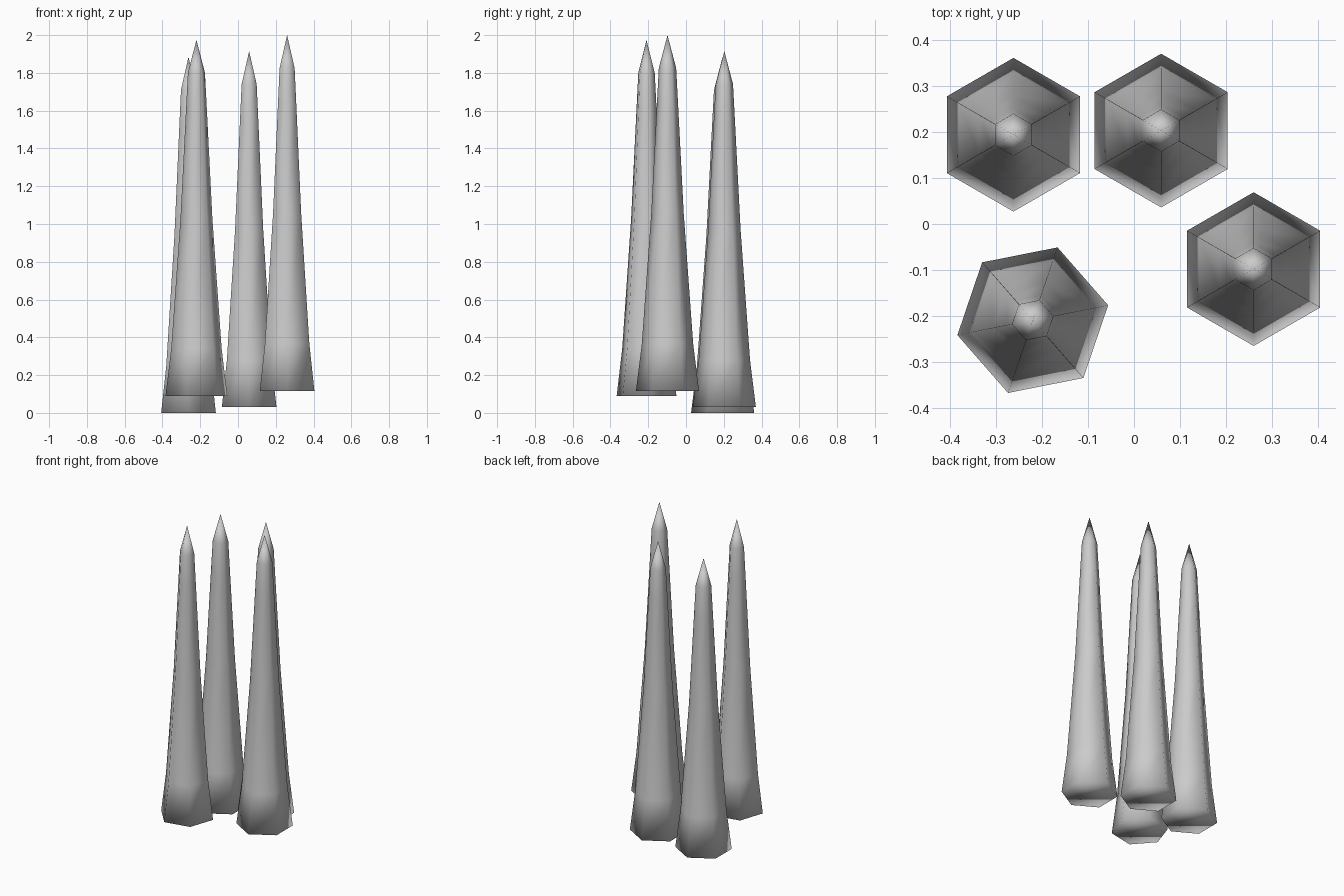
import bpy, bmesh, math

if "Cube" in bpy.data.objects:
    bpy.data.objects.remove(bpy.data.objects["Cube"])

grey = bpy.data.materials.new("light_grey")
grey.diffuse_color = (0.6, 0.6, 0.6, 1)
grey.use_nodes = True
grey.node_tree.nodes["Principled BSDF"].inputs["Base Color"].default_value = grey.diffuse_color

# Spike profile: (height above base, corner radius)
PROFILE = [(0, 0.167), (0.25, 0.136), (0.94, 0.086), (1.52, 0.056), (1.71, 0.046)]
HEIGHT = 1.885
SIDES = 6


def make_spike(name, x, y, z, angle):
    bm = bmesh.new()
    rings = []
    for h, r in PROFILE:
        ring = []
        for i in range(SIDES):
            a = math.radians(angle) + i * math.tau / SIDES
            ring.append(bm.verts.new((r * math.cos(a), r * math.sin(a), h)))
        rings.append(ring)
    # Closed base, six-sided walls, pointed tip
    bm.faces.new(rings[0][::-1])
    tip = bm.verts.new((0, 0, HEIGHT))
    for i in range(SIDES):
        j = (i + 1) % SIDES
        for low, high in zip(rings, rings[1:]):
            bm.faces.new((low[i], low[j], high[j], high[i]))
        bm.faces.new((rings[-1][i], rings[-1][j], tip))
    # Smooth all over, including across the base rim
    for f in bm.faces:
        f.smooth = True
    mesh = bpy.data.meshes.new(name)
    bm.to_mesh(mesh)
    bm.free()
    mesh.materials.append(grey)
    obj = bpy.data.objects.new(name, mesh)
    obj.location = (x, y, z)
    bpy.context.collection.objects.link(obj)


# Four spikes at staggered heights
make_spike("spike_back_left", -0.262, 0.194, 0.0, 90)
make_spike("spike_back_right", 0.059, 0.203, 0.03, 90)
make_spike("spike_front_left", -0.22, -0.209, 0.09, 71.2)
make_spike("spike_front_right", 0.26, -0.098, 0.115, 90)
